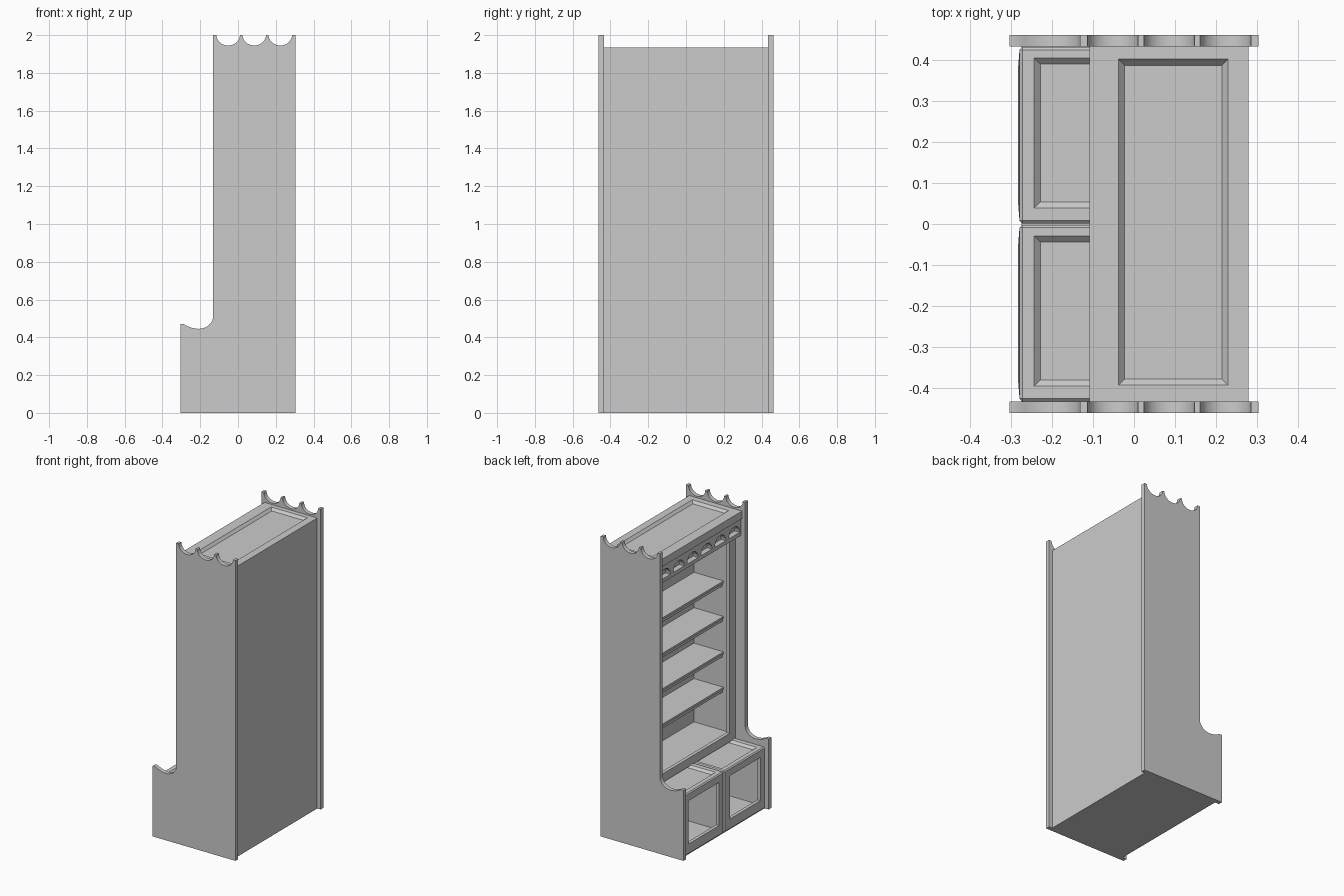
import bpy, bmesh, math

old = bpy.data.objects.get("Cube")
if old:
    bpy.data.objects.remove(old, do_unlink=True)

GREY = (0.6, 0.6, 0.6, 1)
mat = bpy.data.materials.new("plain_grey")
mat.use_nodes = True
mat.diffuse_color = GREY
mat.node_tree.nodes["Principled BSDF"].inputs["Base Color"].default_value = GREY


def finish(name, bm):
    bmesh.ops.recalc_face_normals(bm, faces=bm.faces)
    me = bpy.data.meshes.new(name)
    bm.to_mesh(me)
    bm.free()
    ob = bpy.data.objects.new(name, me)
    me.materials.append(mat)
    bpy.context.collection.objects.link(ob)
    return ob


def box_mesh(lo, hi, chamfer=0):
    bm = bmesh.new()
    bmesh.ops.create_cube(bm, size=1)
    for v in bm.verts:
        v.co = [hi[i] if v.co[i] > 0 else lo[i] for i in range(3)]
    if chamfer:
        bmesh.ops.bevel(bm, geom=bm.edges[:], offset=chamfer, segments=1, affect="EDGES")
    return bm


def box(name, lo, hi):
    return finish(name, box_mesh(lo, hi))


def recess(bm, axis, sign, steps):
    """Sink one side of a box through successive rectangles (u0, u1, v0, v1, level)."""
    face = max(bm.faces, key=lambda f: sign * f.calc_center_median()[axis])
    u, w = [i for i in range(3) if i != axis]
    for u0, u1, w0, w1, level in steps:
        bmesh.ops.inset_region(bm, faces=[face], thickness=0.001)
        mid = face.calc_center_median()
        for v in face.verts:
            v.co[u] = u1 if v.co[u] > mid[u] else u0
            v.co[w] = w1 if v.co[w] > mid[w] else w0
            v.co[axis] = level


def shrink(u0, u1, w0, w1, d, level):
    return (u0 + d, u1 - d, w0 + d, w1 - d, level)


def prism(name, pts, shift):
    """Extrude a flat outline of 3D points along a vector."""
    bm = bmesh.new()
    face = bm.faces.new([bm.verts.new(p) for p in pts])
    ext = bmesh.ops.extrude_face_region(bm, geom=[face])["geom"]
    bmesh.ops.translate(bm, vec=shift,
                        verts=[g for g in ext if isinstance(g, bmesh.types.BMVert)])
    return finish(name, bm)


# Side panel outline: stepped front and three scallops on top
outline = [(0.305, 0), (0.305, 2), (0.288, 2)]
for cx in (0.224, 0.086, -0.052):
    for i in range(17):
        a = math.pi * i / 16
        outline.append((cx + 0.062 * math.cos(a), 2 - 0.055 * math.sin(a)))
outline += [(-0.132, 2), (-0.132, 0.51)]
for i in range(9):
    a = math.pi / 2 * i / 8
    outline.append((-0.21 + 0.078 * math.cos(a), 0.51 - 0.065 * math.sin(a)))
outline += [(-0.24, 0.449), (-0.268, 0.459), (-0.288, 0.47), (-0.305, 0.47), (-0.305, 0)]
for name, y in (("right_end_panel", -0.462), ("left_end_panel", 0.434)):
    side = prism(name, [(x, y, z) for x, z in outline], (0, 0.028, 0))
    bpy.ops.object.select_all(action="DESELECT")
    side.select_set(True)
    bpy.context.view_layer.objects.active = side
    bpy.ops.object.shade_smooth_by_angle(angle=math.radians(30))

# Back board and floor board
box("back_board", (0.27, -0.436, 0), (0.28, 0.436, 1.935))
box("floor_board", (-0.275, -0.436, 0), (0.275, 0.436, 0.012))

# Two open lower cabinets with chamfered edges and a sunken panel on top
TOP = 0.412
for name, y0 in (("lower_cabinet_a", -0.434), ("lower_cabinet_b", 0.001)):
    y1 = y0 + 0.432
    bm = box_mesh((-0.28, y0, 0.002), (0.271, y1, TOP), 0.007)
    lid = (-0.244, 0.2, y0 + 0.038, y1 - 0.027)
    recess(bm, 2, 1, [(*lid, TOP), shrink(*lid, 0.015, TOP - 0.015)])
    door = (y0 + 0.056, y1 - 0.056, 0.075, TOP - 0.05)
    room = (y0 + 0.02, y1 - 0.02, 0.025, TOP - 0.025)
    recess(bm, 0, -1, [
        (*door, -0.284),
        (*door, -0.262),
        (*room, -0.26),
        (*room, 0.24)])
    finish(name, bm)

# Tall upper case, set back, with a framed front opening
bm = box_mesh((-0.06, -0.436, TOP - 0.005), (0.271, 0.436, 1.885))
mouth = (-0.365, 0.365, 0.468, 1.77)
room = (-0.42, 0.42, 0.445, 1.8)
recess(bm, 0, -1, [
    (*mouth, -0.065),
    (*mouth, -0.042),
    (*room, -0.04),
    (*room, 0.235)])
finish("upper_case", bm)

# Overhanging crown with a sunken top panel
bm = box_mesh((-0.109, -0.436, 1.885), (0.271, 0.436, 1.935))
lid = (-0.038, 0.23, -0.394, 0.403)
recess(bm, 2, 1, [(*lid, 1.935), shrink(*lid, 0.015, 1.918)])
finish("crown", bm)

# Valance under the crown with a row of arched niches
valance = box("valance", (-0.1, -0.435, 1.77), (-0.04, 0.435, 1.887))
bpy.context.view_layer.objects.active = valance
for i in range(6):
    cy = (i - 2.5) * 0.146
    arc = [(-0.2, cy + 0.058 * math.cos(math.pi * k / 12),
            1.795 + 0.058 * math.sin(math.pi * k / 12)) for k in range(13)]
    cutter = prism("niche_cutter", arc, (0.15, 0, 0))
    cutter.hide_render = True
    mod = valance.modifiers.new("niche", "BOOLEAN")
    mod.operation = "DIFFERENCE"
    mod.solver = "EXACT"
    mod.object = cutter
    bpy.ops.object.modifier_apply(modifier=mod.name)
    bpy.data.objects.remove(cutter, do_unlink=True)

# Shelves with a stepped lip
for i in range(4):
    z = 0.733 + 0.236 * i
    box(f"shelf_{i + 1}", (0.018, -0.422, z - 0.014), (0.237, 0.422, z))
    box(f"shelf_support_{i + 1}", (0.024, -0.422, z - 0.034), (0.237, 0.422, z - 0.014))
